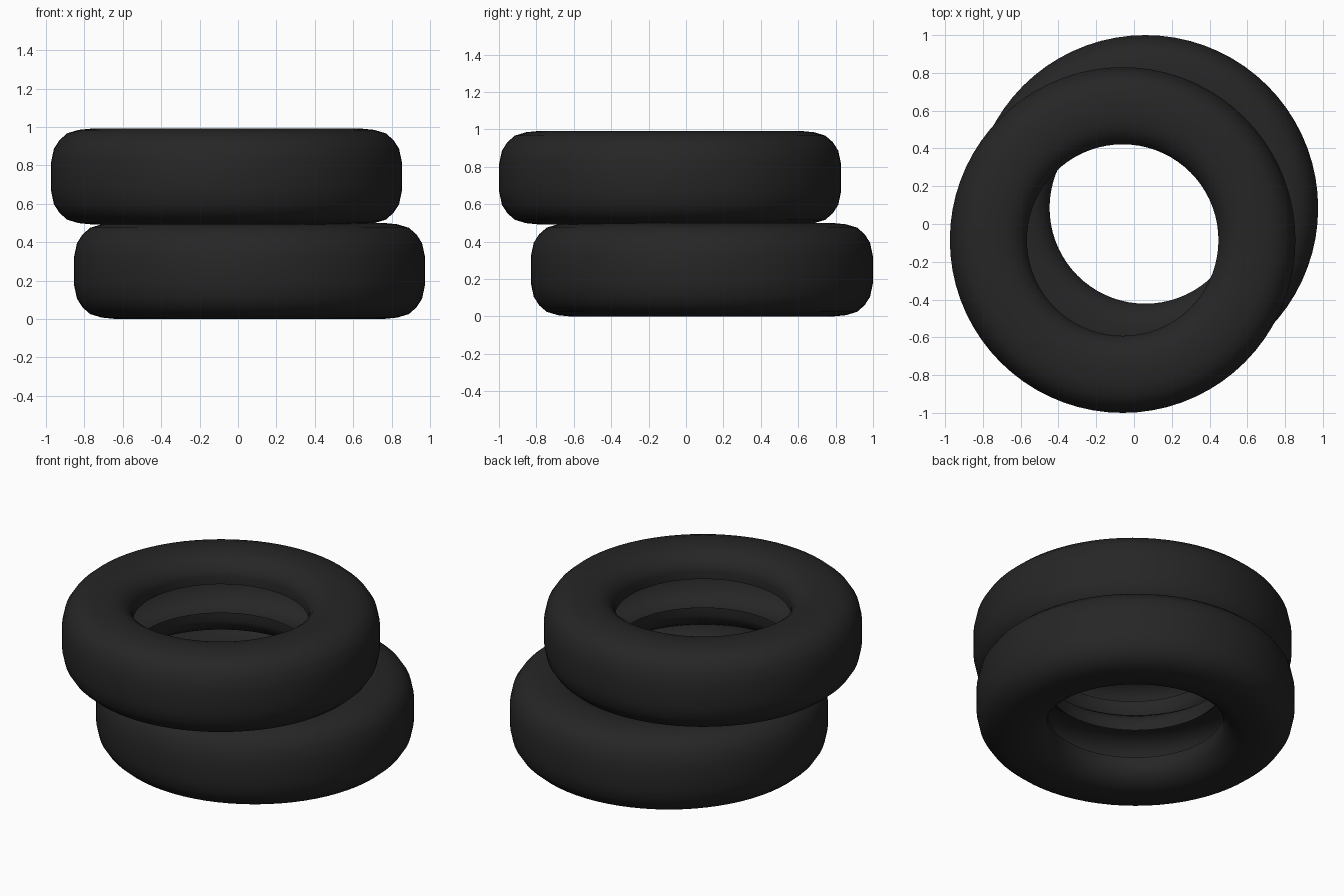
import bpy, bmesh, math

if "Cube" in bpy.data.objects:
    bpy.data.objects.remove(bpy.data.objects["Cube"])

SEGMENTS = 72

rubber = bpy.data.materials.new("black rubber")
rubber.diffuse_color = (0.019, 0.019, 0.019, 1)
rubber.use_nodes = True
rubber.node_tree.nodes["Principled BSDF"].inputs["Base Color"].default_value = rubber.diffuse_color

# Upper half of the tyre section (radius, height): tread, shoulder, sidewall, bead
outer = [(0.915, 0.07), (0.899, 0.145), (0.87, 0.19), (0.83, 0.225), (0.77, 0.243),
         (0.70, 0.25), (0.63, 0.246), (0.58, 0.232), (0.54, 0.203), (0.515, 0.168),
         (0.507, 0.14)]
# Bead edge and hollow inside, back out towards the tread
inner = [(0.507, 0.09), (0.55, 0.125), (0.59, 0.17), (0.65, 0.197), (0.77, 0.193),
         (0.84, 0.14), (0.865, 0.06)]
half = outer + inner


def mirrored(points):
    return [(r, -z) for r, z in reversed(points)]


# Closed section: the upper half, then the same points mirrored below
section = half + mirrored(half)


def make_tyre(name, location):
    bm = bmesh.new()
    rings = []
    for i in range(SEGMENTS):
        a = 2 * math.pi * i / SEGMENTS
        rings.append([bm.verts.new((r * math.cos(a), r * math.sin(a), z))
                      for r, z in section])
    n = len(section)
    for i in range(SEGMENTS):
        p, q = rings[i], rings[(i + 1) % SEGMENTS]
        for j in range(n):
            k = (j + 1) % n
            bm.faces.new((p[j], q[j], q[k], p[k]))
    bmesh.ops.recalc_face_normals(bm, faces=bm.faces)
    mesh = bpy.data.meshes.new(name)
    bm.to_mesh(mesh)
    bm.free()
    mesh.materials.append(rubber)
    tyre = bpy.data.objects.new(name, mesh)
    tyre.location = location
    bpy.context.collection.objects.link(tyre)
    bpy.ops.object.select_all(action='DESELECT')
    tyre.select_set(True)
    bpy.context.view_layer.objects.active = tyre
    bpy.ops.object.shade_smooth_by_angle(angle=math.radians(45))
    return tyre


# Two tyres stacked slightly off centre
make_tyre("lower_tyre", (0.06, 0.085, 0.25))
make_tyre("upper_tyre", (-0.06, -0.085, 0.742))
